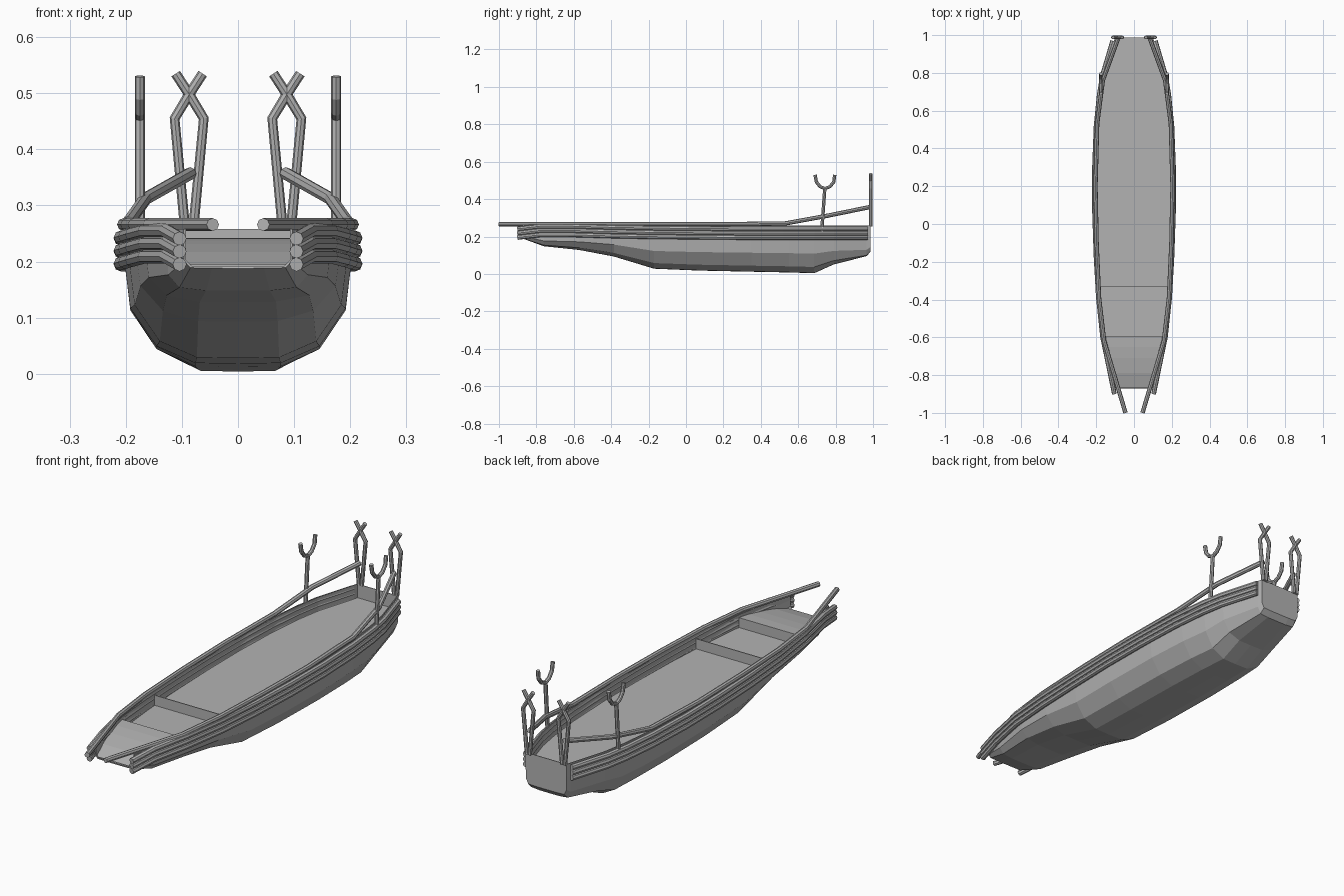
import bpy, bmesh
from mathutils import Vector

cube = bpy.data.objects.get("Cube")
if cube:
    bpy.data.objects.remove(cube, do_unlink=True)

grey = bpy.data.materials.new("weathered grey")
grey.use_nodes = True
grey.diffuse_color = (0.45, 0.45, 0.45, 1)
grey.node_tree.nodes["Principled BSDF"].inputs["Base Color"].default_value = (0.45, 0.45, 0.45, 1)

SHEER = 0.258
FLOOR = 0.197
# Hull stations: y, keel height, half beam, squareness of section
STATIONS = [
    (-0.87, 0.19, 0.095, 0.9), (-0.76, 0.15, 0.125, 0.6), (-0.57, 0.13, 0.163, 0.3),
    (-0.385, 0.095, 0.18, 0.1), (-0.17, 0.03, 0.192, 0), (0.07, 0.02, 0.2, 0),
    (0.35, 0.014, 0.2, 0), (0.55, 0.01, 0.19, 0), (0.685, 0.006, 0.175, 0),
    (0.79, 0.053, 0.157, 0.25), (0.965, 0.097, 0.105, 0.8), (0.985, 0.12, 0.1, 0.9),
]
# Half section from keel to sheer, as fractions of beam and height
SECTION = [(0, 0), (0.38, 0.005), (0.72, 0.13), (0.95, 0.41), (1, 0.75), (1, 1)]
SQUARE = [(0, 0), (0.5, 0), (0.9, 0), (1, 0.15), (1, 0.6), (1, 1)]


def beam(y):
    """Half beam of the hull at y."""
    for a, b in zip(STATIONS, STATIONS[1:]):
        if y <= b[0]:
            t = max(0, (y - a[0]) / (b[0] - a[0]))
            return a[2] + (b[2] - a[2]) * t
    return STATIONS[-1][2]


def loft(name, rings, cap_end=False, thickness=0.0):
    """Skin a surface through open rows of points."""
    bm = bmesh.new()
    rows = [[bm.verts.new(p) for p in ring] for ring in rings]
    for r, q in zip(rows, rows[1:]):
        for i in range(len(r) - 1):
            bm.faces.new((r[i], r[i + 1], q[i + 1], q[i]))
    if cap_end:
        bm.faces.new(rows[-1])
    bmesh.ops.recalc_face_normals(bm, faces=bm.faces)
    mesh = bpy.data.meshes.new(name)
    bm.to_mesh(mesh)
    bm.free()
    mesh.materials.append(grey)
    obj = bpy.data.objects.new(name, mesh)
    bpy.context.collection.objects.link(obj)
    if thickness:
        mod = obj.modifiers.new("thickness", 'SOLIDIFY')
        mod.thickness = thickness
        mod.offset = 0
    return obj


def pole(name, paths, radius):
    """Faceted round timber along one or more paths."""
    curve = bpy.data.curves.new(name, 'CURVE')
    curve.dimensions = '3D'
    curve.bevel_depth = radius
    curve.bevel_resolution = 2
    curve.use_fill_caps = True
    for path in paths:
        spline = curve.splines.new('POLY')
        spline.points.add(len(path) - 1)
        spline.use_smooth = False
        for point, co in zip(spline.points, path):
            point.co = (*co, 1)
    curve.materials.append(grey)
    obj = bpy.data.objects.new(name, curve)
    bpy.context.collection.objects.link(obj)
    return obj


# Hull with transom
rings = []
for y, keel, half, sq in STATIONS:
    side = []
    for (sx, sz), (qx, qz) in zip(SECTION, SQUARE):
        x = (sx + (qx - sx) * sq) * half
        z = keel + (sz + (qz - sz) * sq) * (SHEER - keel)
        side.append(Vector((x, y, z)))
    rings.append([Vector((-p.x, p.y, p.z)) for p in side[:0:-1]] + side)
loft("hull", rings, cap_end=True, thickness=0.004)

# Curved bow deck ending in a step down to the floor
deck = [(-0.865, 0.195), (-0.79, 0.217), (-0.71, 0.231), (-0.65, 0.238),
        (-0.595, 0.241), (-0.595, FLOOR)]
loft("bow_deck", [[(-beam(y), y, z), (beam(y), y, z)] for y, z in deck])

# Floor
floor_y = [-0.595] + [s[0] for s in STATIONS if s[0] > -0.56]
loft("floor", [[(-beam(y) * 0.99, y, FLOOR), (beam(y) * 0.99, y, FLOOR)] for y in floor_y])

# Cross board standing on the floor
w = beam(-0.33)
loft("cross_board", [[(-w, -0.33, z), (w, -0.33, z)] for z in (FLOOR, 0.242)], thickness=0.004)

for s, label in ((1, "left"), (-1, "right")):
    # Three rubbing strakes down each side
    strake_y = [-0.9, -0.78, -0.6, -0.39, -0.17, 0.07, 0.3, 0.52, 0.685, 0.79, 0.97]
    lift = [0, 0.014, 0.014, 0.008, 0.004, 0.002, 0, 0, 0, 0, 0]
    for n, level in enumerate((0.241, 0.218, 0.195)):
        path = [(s * (beam(y) + 0.009), y, level + dz) for y, dz in zip(strake_y, lift)]
        pole(f"{label}_strake_{n + 1}", [path], 0.0125)

    # Top rail, rising towards the stern
    rail = [(0.045, -1.0, 0.266), (0.158, -0.62, 0.266), (0.185, -0.39, 0.266),
            (0.198, -0.1, 0.266), (0.204, 0.2, 0.266), (0.195, 0.53, 0.27),
            (0.165, 0.76, 0.312), (0.085, 0.98, 0.357)]
    pole(f"{label}_top_rail", [[(s * x, y, z) for x, y, z in rail]], 0.0115)

    # Forked oar rest
    x = s * 0.175
    fork = [(x, 0.69, 0.53), (x, 0.697, 0.492), (x, 0.717, 0.467), (x, 0.743, 0.456),
            (x, 0.77, 0.467), (x, 0.79, 0.492), (x, 0.795, 0.53)]
    post = [(x, 0.725, 0.22), (x, 0.742, 0.456)]
    pole(f"{label}_oar_rest", [post, fork], 0.009)

    # Crossed stern poles
    paths = [[(s * 0.087 + d * dx, 0.988, z)
              for dx, z in ((0.007, 0.255), (0.026, 0.455), (0, 0.498), (-0.024, 0.535))]
             for d in (1, -1)]
    pole(f"{label}_stern_crutch", paths, 0.009)
